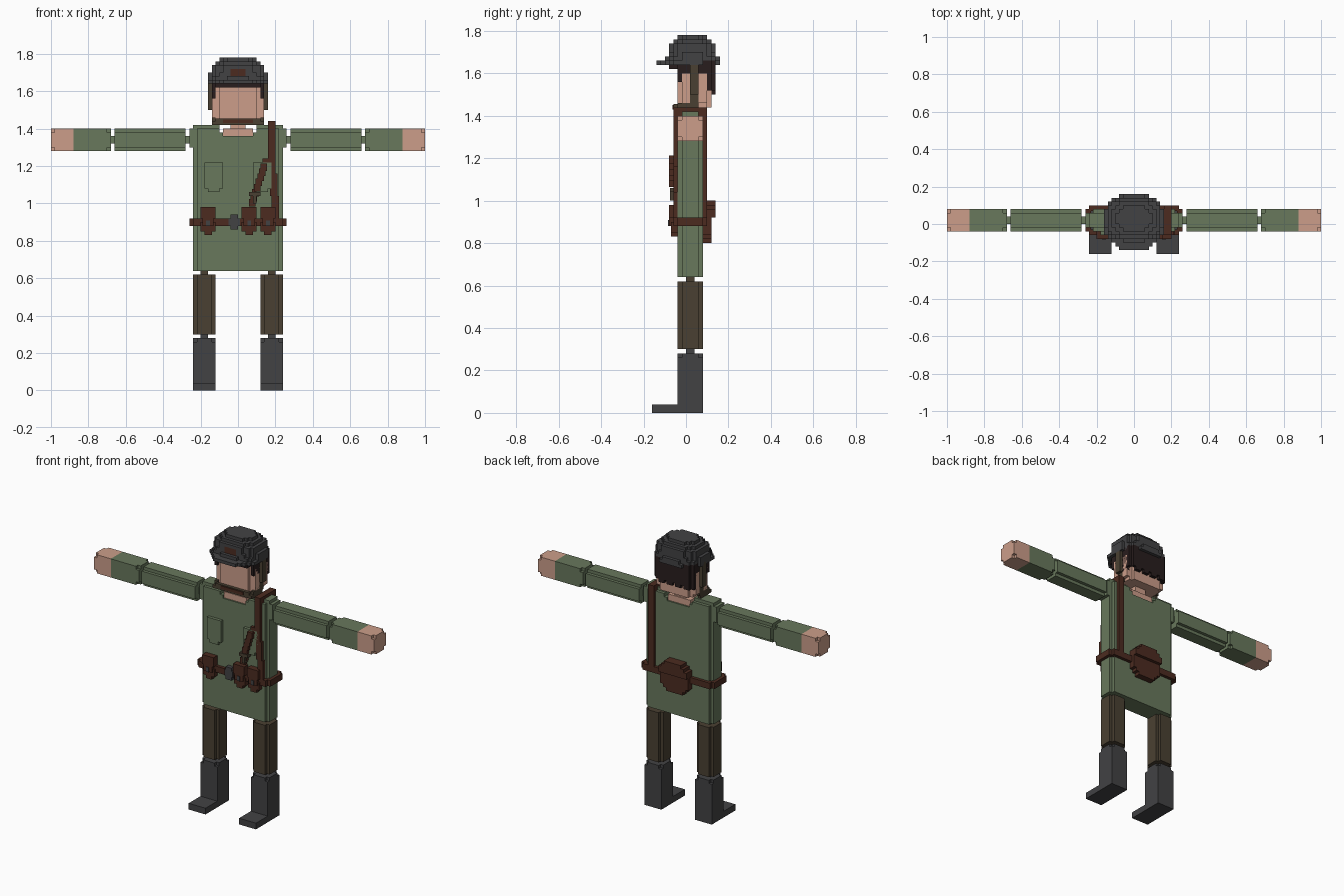
import bpy, bmesh, math
from mathutils import Vector

if "Cube" in bpy.data.objects:
    bpy.data.objects.remove(bpy.data.objects["Cube"])


def srgb(r, g, b):
    lin = lambda c: ((c / 255 + 0.055) / 1.055) ** 2.4 if c > 10 else c / 255 / 12.92
    return (lin(r), lin(g), lin(b), 1)


def material(name, r, g, b):
    m = bpy.data.materials.new(name)
    m.diffuse_color = srgb(r, g, b)
    m.use_nodes = True
    m.node_tree.nodes["Principled BSDF"].inputs["Base Color"].default_value = m.diffuse_color
    return m


GREEN = material("uniform_green", 104, 120, 92)
SKIN = material("skin", 204, 158, 138)
TROUSER = material("trouser_brown", 74, 64, 50)
LEATHER = material("leather_brown", 76, 43, 32)
GREY = material("dark_grey", 66, 66, 68)
HAIR = material("hair_black_brown", 40, 29, 29)
V = 0.02  # step size of the blocky style


def finish(bm, name, mats):
    bmesh.ops.recalc_face_normals(bm, faces=bm.faces)
    me = bpy.data.meshes.new(name)
    bm.to_mesh(me)
    bm.free()
    for m in mats:
        me.materials.append(m)
    ob = bpy.data.objects.new(name, me)
    bpy.context.collection.objects.link(ob)
    return ob


def boxes(name, mat, spans):
    """Blocks given as (x0, x1, y0, y1, z0, z1)."""
    bm = bmesh.new()
    for x0, x1, y0, y1, z0, z1 in spans:
        vs = bmesh.ops.create_cube(bm, size=1)["verts"]
        for v in vs:
            v.co = Vector(((x0 + x1) / 2 + v.co.x * (x1 - x0),
                           (y0 + y1) / 2 + v.co.y * (y1 - y0),
                           (z0 + z1) / 2 + v.co.z * (z1 - z0)))
    return finish(bm, name, [mat])


def extrude(name, mat, pts, place, a, b):
    """Profile swept from a to b; place(u, v, w) gives the 3D point."""
    bm = bmesh.new()
    f = bm.faces.new([bm.verts.new(place(u, v, a)) for u, v in pts])
    r = bmesh.ops.extrude_face_region(bm, geom=[f])["geom"]
    d = Vector(place(0, 0, b)) - Vector(place(0, 0, a))
    bmesh.ops.translate(bm, vec=d, verts=[g for g in r if isinstance(g, bmesh.types.BMVert)])
    return finish(bm, name, [mat])


def notched(u0, u1, v0, v1, n=V):
    """Rectangle with a square step cut from every corner."""
    return [(u0 + n, v0), (u1 - n, v0), (u1 - n, v0 + n), (u1, v0 + n), (u1, v1 - n), (u1 - n, v1 - n),
            (u1 - n, v1), (u0 + n, v1), (u0 + n, v1 - n), (u0, v1 - n), (u0, v0 + n), (u0 + n, v0 + n)]


def voxels(name, mats, nx, ny, nz, origin, inside, pick=lambda p: 0):
    """Outer skin of all grid cells whose centre passes the test."""
    o = Vector(origin)
    centre = lambda c: o + Vector([(k + 0.5) * V for k in c])
    cells = {(i, j, k) for i in range(nx) for j in range(ny) for k in range(nz) if inside(centre((i, j, k)))}
    bm = bmesh.new()
    for c in cells:
        for ax in range(3):
            for s in (-1, 1):
                n = list(c)
                n[ax] += s
                if tuple(n) in cells:
                    continue
                d, e = Vector(), Vector()
                d[(ax + 1) % 3] = e[(ax + 2) % 3] = V / 2
                m = centre(c)
                m[ax] += s * V / 2
                q = [m - d - e, m + d - e, m + d + e, m - d + e]
                f = bm.faces.new([bm.verts.new(p) for p in (q if s > 0 else q[::-1])])
                f.material_index = pick(centre(c))
    bmesh.ops.remove_doubles(bm, verts=bm.verts, dist=0.001)
    return finish(bm, name, mats)


along_x = lambda u, v, w: (w, u, v)
along_z = lambda u, v, w: (u, v, w)
limb = notched(-0.04, 0.08, 1.28, 1.40)

# Arms and legs, one pass for each side
for s, side in ((-1, "right"), (1, "left")):
    extrude(f"{side}_upper_arm", GREEN, limb, along_x, s * 0.28, s * 0.66)
    extrude(f"{side}_cuff", GREEN, limb, along_x, s * 0.68, s * 0.70)
    boxes(f"{side}_forearm", GREEN, [(min(s * 0.70, s * 0.88), max(s * 0.70, s * 0.88), -0.04, 0.08, 1.28, 1.40)])
    boxes(f"{side}_hand", SKIN, [(min(s * 0.88, s * 0.98), max(s * 0.88, s * 0.98), -0.04, 0.08, 1.28, 1.40)])
    extrude(f"{side}_fingertips", SKIN, limb, along_x, s * 0.98, s * 1.0)
    boxes(f"{side}_arm_joints", GREEN, [(s * c - 0.02, s * c + 0.02, 0.0, 0.04, 1.32, 1.36) for c in (0.265, 0.67)])
    boxes(f"{side}_shoulder_cap", GREEN, [(s * 0.25 - 0.01, s * 0.25 + 0.01, -0.02, 0.06, 1.30, 1.40)])

    x0, x1 = s * 0.18 - 0.06, s * 0.18 + 0.06
    leg = notched(x0, x1, -0.04, 0.08)
    extrude(f"{side}_thigh", TROUSER, leg, along_z, 0.30, 0.62)
    boxes(f"{side}_hip_joint", TROUSER, [(x0 + 0.04, x1 - 0.04, 0.0, 0.04, 0.61, 0.65)])
    boxes(f"{side}_knee_joint", GREY, [(x0 + 0.04, x1 - 0.04, 0.0, 0.04, 0.27, 0.31)])
    extrude(f"{side}_boot_rim", GREY, leg, along_z, 0.26, 0.28)
    boot = [(-0.16, 0), (0.08, 0), (0.08, 0.26), (-0.04, 0.26), (-0.04, 0.04), (-0.16, 0.04)]
    extrude(f"{side}_boot", GREY, boot, along_x, x0, x1)

# Tunic with stepped vertical edges and a stepped neckline
extrude("tunic", GREEN, notched(-0.24, 0.24, -0.04, 0.08), along_z, 0.64, 1.36)
for s, side in ((-1, "right"), (1, "left")):
    a, b = sorted((s * 0.08, s * 0.22))
    c, d = sorted((s * 0.10, s * 0.24))
    boxes(f"{side}_shoulder", GREEN, [(a, b, -0.04, 0.08, 1.36, 1.38), (c, b if s > 0 else d, -0.04, 0.08, 1.38, 1.40)
                                      if s > 0 else (a, d, -0.04, 0.08, 1.38, 1.40),
                                      (c, d, -0.02, 0.06, 1.36, 1.42)])
boxes("chest_pockets", GREEN, [(s * 0.13 - w, s * 0.13 + w, -0.06, -0.04, z0, 1.22)
                               for s in (-1, 1) for w, z0 in ((0.05, 1.08), (0.03, 1.06))])

# Neck and head
boxes("neck", SKIN, [(-0.08, 0.08, -0.03, 0.07, 1.35, 1.40), (-0.04, 0.04, -0.02, 0.06, 1.38, 1.45)])
extrude("head", SKIN, notched(-0.12, 0.12, -0.04, 0.12), along_z, 1.44, 1.65)
boxes("cheeks", SKIN, [(s * 0.13 - 0.01, s * 0.13 + 0.01, y0, y1, 1.46, 1.60)
                       for s in (-1, 1) for y0, y1 in ((-0.02, 0.02), (0.06, 0.10))])


# Hair: fringe, temples and a ragged back
def is_hair(p):
    if abs(p.x) > 0.14 or p.y > 0.14 or (abs(p.x) > 0.12 and p.y > 0.12):
        return False
    if p.y < -0.04:
        return abs(p.x) < 0.12 and p.z > 1.62
    ragged = 0.02 * (round((p.x + p.y) / V) % 3 == 0)
    if p.y > 0.06:
        return (abs(p.x) > 0.12 or p.y > 0.12) and p.z > 1.50 + ragged
    return abs(p.x) > 0.12 and p.z > 1.56 + ragged


voxels("hair", [HAIR], 16, 12, 9, (-0.16, -0.08, 1.48), is_hair)

# Helmet: a brim with a peak, a stepped dome and a brown badge
dome = [(0.155, 0.125), (0.155, 0.115), (0.145, 0.115), (0.145, 0.115), (0.125, 0.098), (0.10, 0.07)]


def is_helmet(p):
    k = int((p.z - 1.64) / V)
    if k == 0:
        return (abs(p.x) / 0.16) ** 2.2 + (abs(p.y - 0.01) / 0.153) ** 2.2 < 1
    a, b = dome[k - 1]
    return (abs(p.x) / a) ** 2.5 + (abs(p.y - 0.03) / b) ** 2.5 < 1


voxels("helmet", [GREY, LEATHER], 16, 16, 7, (-0.16, -0.16, 1.64), is_helmet,
       lambda p: int(abs(p.x) < 0.04 and p.y < -0.04 and 1.68 < p.z < 1.72))

# Chin strap
chin = [(-0.14, 0.14, -0.06, -0.04, 1.42, 1.44), (-0.12, 0.12, -0.06, -0.04, 1.44, 1.455)]
for s in (-1, 1):
    for x, y0, y1, z0, z1 in ((0.15, 0.02, 0.06, 1.50, 1.66), (0.13, 0.02, 0.06, 1.44, 1.64),
                              (0.13, -0.04, 0.05, 1.42, 1.46), (0.13, -0.02, 0.02, 1.46, 1.48)):
        chin.append((s * x - 0.01, s * x + 0.01, y0, y1, z0, z1))
boxes("chin_strap", TROUSER, chin)
boxes("chin_pad", LEATHER, [(-0.08, 0.08, -0.064, -0.058, 1.43, 1.45)])

# Belt and buckle
boxes("belt", LEATHER, [(-0.24, 0.24, -0.06, -0.03, 0.88, 0.92), (-0.24, 0.24, 0.07, 0.10, 0.88, 0.92),
                        (-0.26, -0.23, -0.04, 0.08, 0.88, 0.92), (0.23, 0.26, -0.04, 0.08, 0.88, 0.92)])
boxes("buckle", GREY, [(-0.05, 0.01, -0.068, -0.04, 0.88, 0.92), (-0.04, 0.0, -0.068, -0.04, 0.86, 0.94)])

# Three front pouches with small metal studs
pouches, studs = [], []
for x in (-0.16, 0.06, 0.16):
    pouches += [(x - 0.04, x + 0.04, -0.08, -0.04, 0.92, 0.98), (x - 0.03, x + 0.03, -0.08, -0.04, 0.88, 0.92),
                (x - 0.04, x + 0.04, -0.07, -0.04, 0.85, 0.90), (x - 0.02, x + 0.02, -0.07, -0.04, 0.83, 0.85)]
    studs.append((x - 0.01, x + 0.01, -0.084, -0.078, 0.88, 0.91))
boxes("belt_pouches", LEATHER, pouches)
boxes("pouch_studs", GREY, studs)

# Shoulder strap: front, over the shoulder, back
strap = [(0.16, 0.20, -0.06, -0.04, 1.16, 1.42), (0.17, 0.21, -0.06, -0.04, 1.04, 1.16),
         (0.18, 0.22, -0.06, -0.04, 0.92, 1.04), (0.16, 0.20, -0.06, 0.10, 1.40, 1.44),
         (0.16, 0.20, 0.08, 0.10, 0.90, 1.42)]
boxes("shoulder_strap", LEATHER, strap)

# Diagonal strap stepping from the shoulder strap down to the pouches
boxes("cross_strap", LEATHER, [(0.15 - 0.009 * i - 0.02, 0.15 - 0.009 * i + 0.015, -0.08 if i > 0 and i < 6 else -0.06, -0.04,
                                1.20 - 0.027 * i, 1.24 - 0.027 * i) for i in range(9)])
boxes("strap_clip", TROUSER, [(0.06, 0.12, -0.075, -0.04, 1.04, 1.06), (0.08, 0.10, -0.075, -0.04, 1.00, 1.04)])

# Rounded pack on the back of the belt, with a deeper flap
voxels("back_pack", [LEATHER], 10, 3, 10, (-0.10, 0.08, 0.80),
       lambda p: (abs(p.x) / 0.105) ** 2.5 + (abs(p.z - 0.90) / 0.105) ** 2.5 < 1
       and (p.y < 0.12 or p.z > 0.92))
